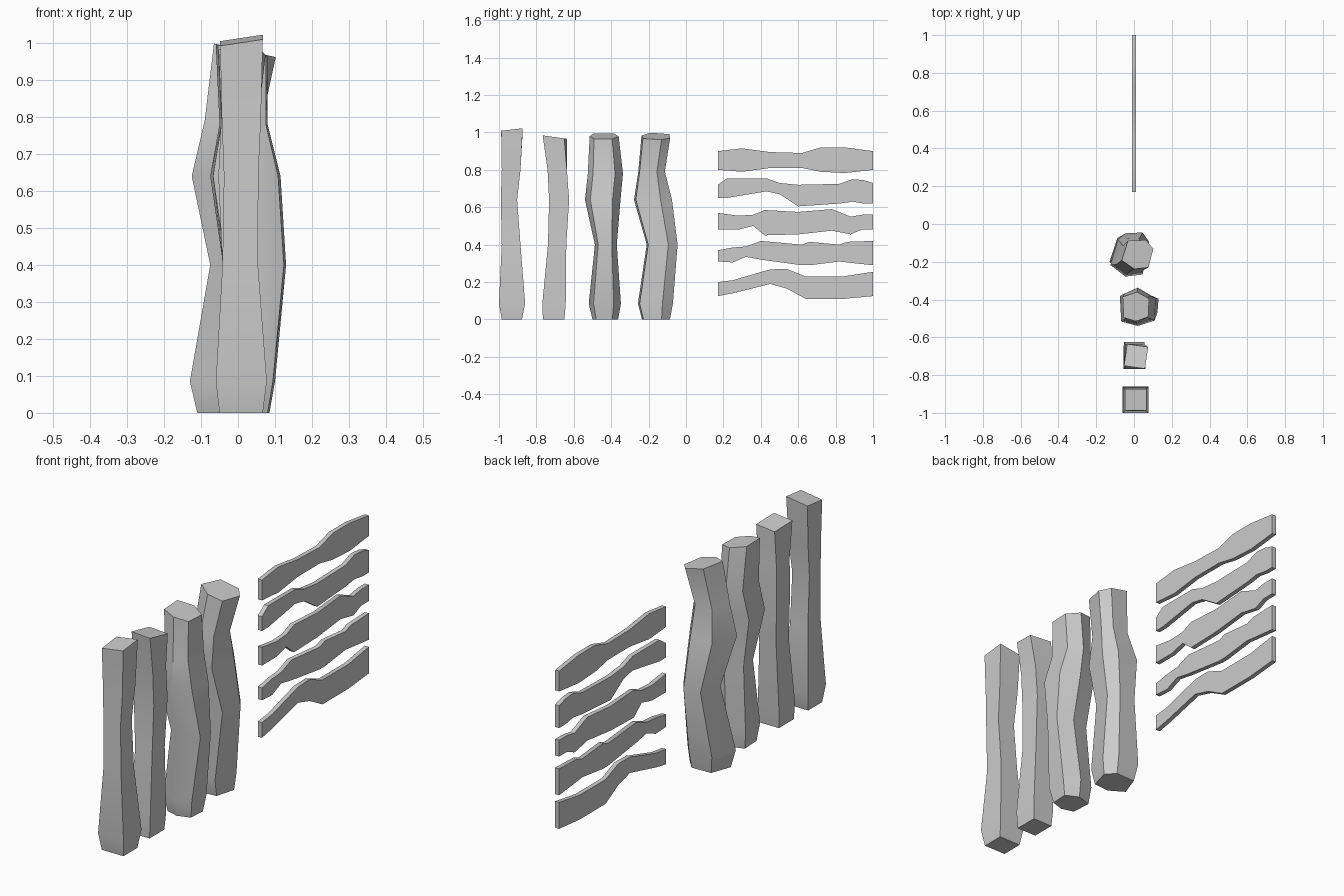
import bpy, bmesh
from math import sin, cos, radians

if "Cube" in bpy.data.objects:
    bpy.data.objects.remove(bpy.data.objects["Cube"])

SQUARE = [(-1, -1), (1, -1), (1, 1), (-1, 1)]
HEX_A = [(-.92, -.75), (0, -1), (.93, -.7), (1, .55), (.08, 1), (-1, .67)]
HEX_B = [(-1, -.4), (-.2, -1), (.7, -.9), (1, .4), (.55, 1), (-.6, .95)]


def finish(name, bm):
    bmesh.ops.recalc_face_normals(bm, faces=bm.faces)
    mesh = bpy.data.meshes.new(name)
    bm.to_mesh(mesh)
    bm.free()
    ob = bpy.data.objects.new(name, mesh)
    bpy.context.collection.objects.link(ob)
    bpy.context.view_layer.objects.active = ob
    ob.select_set(True)
    bpy.ops.object.shade_smooth_by_angle(angle=radians(30))
    ob.select_set(False)


def post(name, shape, rings, slope, twist=0):
    """Loft a cross-section through rings (z, xmin, xmax, ymin, ymax); slope and twist affect the top."""
    bm = bmesh.new()
    loops = []
    for i, (z, x0, x1, y0, y1) in enumerate(rings):
        top = i == len(rings) - 1
        a = radians(twist) if top else 0
        loop = []
        for u, v in shape:
            dx, dy = u * (x1 - x0) / 2, v * (y1 - y0) / 2
            dx, dy = dx * cos(a) - dy * sin(a), dx * sin(a) + dy * cos(a)
            dz = slope[0] * dx + slope[1] * dy if top else 0
            loop.append(bm.verts.new(((x0 + x1) / 2 + dx, (y0 + y1) / 2 + dy, z + dz)))
        loops.append(loop)
    n = len(shape)
    for lo, hi in zip(loops, loops[1:]):
        for k in range(n):
            bm.faces.new((lo[k], lo[(k + 1) % n], hi[(k + 1) % n], hi[k]))
    bm.faces.new(loops[0])
    bm.faces.new(loops[-1])
    finish(name, bm)


def plank(name, sections, half=.011):
    """Thin board from (y, bottom, top) sections, extruded across x."""
    bm = bmesh.new()
    outline = [(y, b) for y, b, t in sections] + [(y, t) for y, b, t in reversed(sections)]
    face = bm.faces.new([bm.verts.new((-half, y, z)) for y, z in outline])
    ext = bmesh.ops.extrude_face_region(bm, geom=[face], use_keep_orig=True)
    verts = [g for g in ext["geom"] if isinstance(g, bmesh.types.BMVert)]
    bmesh.ops.translate(bm, verts=verts, vec=(2 * half, 0, 0))
    finish(name, bm)


# Square posts
post("square_post_front", SQUARE, [
    (0, -.05, .067, -.985, -.877), (.085, -.06, .078, -1, -.86), (.4, -.042, .054, -.985, -.885),
    (.64, -.038, .055, -.99, -.903), (.8, -.044, .062, -.985, -.885), (1.007, -.048, .067, -.988, -.873)],
    (.15, .11))
post("square_post_twisted", SQUARE, [
    (0, -.05, .055, -.765, -.65), (.085, -.055, .06, -.768, -.643), (.4, -.042, .05, -.738, -.64),
    (.64, -.053, .055, -.732, -.625), (.8, -.045, .055, -.74, -.637), (.975, -.045, .067, -.759, -.643)],
    (0, -.14), -8)

# Six-sided posts
post("round_post_middle", HEX_A, [
    (0, -.05, .085, -.5, -.363), (.085, -.06, .1, -.52, -.348), (.4, -.04, .13, -.487, -.37),
    (.64, -.075, .115, -.54, -.35), (.78, -.05, .08, -.525, -.337), (.98, -.06, .08, -.515, -.36)],
    (-.22, 0))
post("round_post_inner", HEX_B, [
    (0, -.11, .07, -.235, -.086), (.085, -.13, .08, -.257, -.07), (.4, -.075, .08, -.21, -.045),
    (.64, -.125, .075, -.278, -.075), (.79, -.09, .065, -.255, -.113), (.98, -.065, .102, -.238, -.085)],
    (-.22, 0))

# Wavy planks, bottom to top
planks = [
    [(.17, .125, .2), (.25, .14, .21), (.45, .19, .268), (.54, .165, .27), (.64, .11, .23),
     (.84, .11, .23), (1, .125, .255)],
    [(.17, .31, .37), (.25, .305, .385), (.32, .335, .39), (.4, .32, .42), (.62, .29, .4),
     (.66, .29, .415), (.82, .31, .4), (.86, .305, .415), (1, .29, .42)],
    [(.17, .48, .57), (.28, .48, .555), (.36, .5, .56), (.42, .45, .585), (.6, .455, .575),
     (.78, .475, .59), (.88, .455, .55), (.94, .48, .56), (1, .48, .56)],
    [(.17, .65, .72), (.22, .65, .755), (.43, .685, .755), (.5, .67, .73), (.6, .605, .72),
     (.82, .62, .725), (.89, .63, .75), (.95, .62, .745), (1, .62, .73)],
    [(.17, .8, .9), (.3, .79, .915), (.45, .81, .895), (.62, .81, .89), (.72, .79, .92),
     (.85, .783, .92), (1, .8, .9)],
]
for i, sections in enumerate(planks):
    plank(f"plank_{i + 1}", sections)
